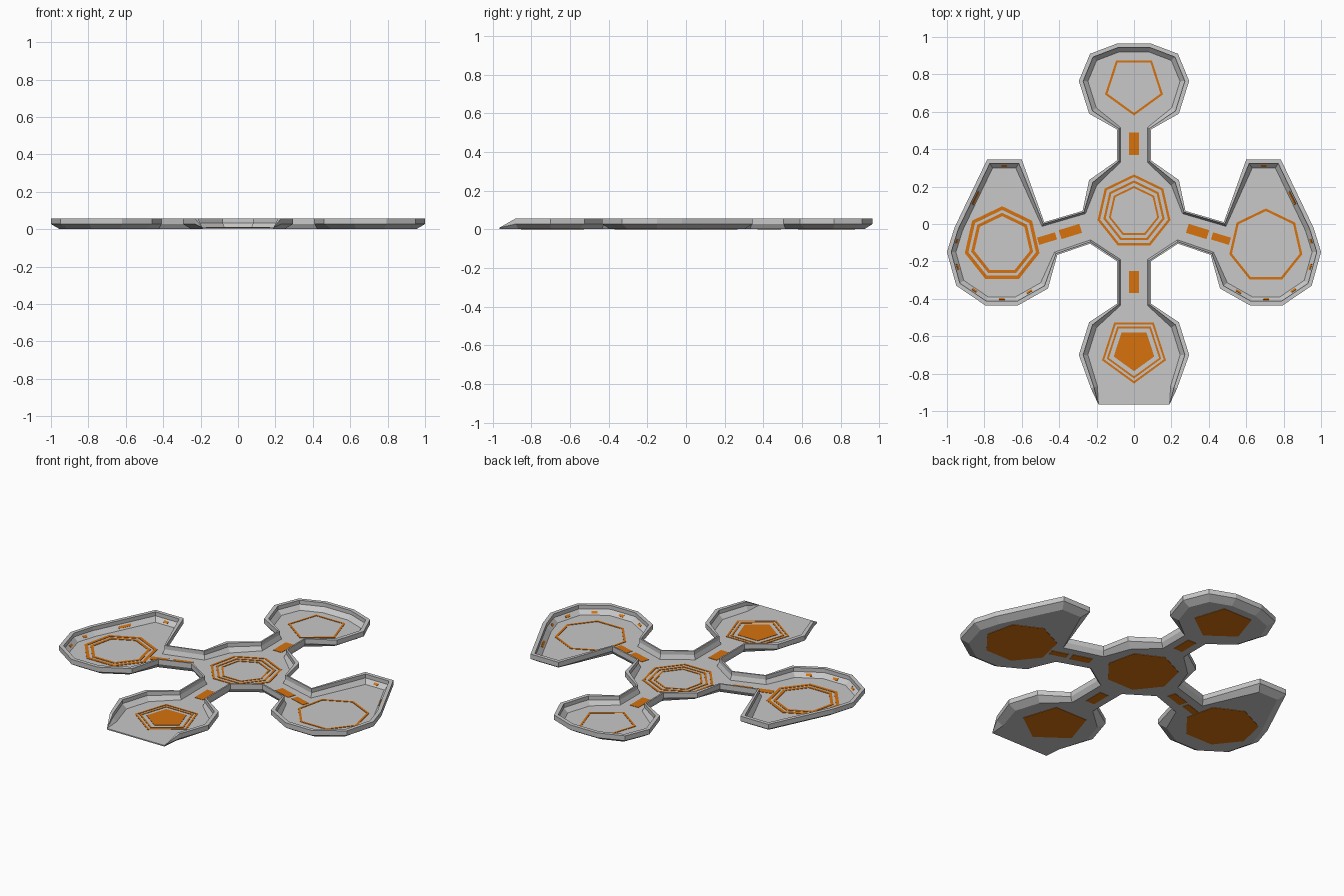
import bpy, bmesh, math
from mathutils import Vector, Matrix

cube = bpy.data.objects.get("Cube")
if cube:
    bpy.data.objects.remove(cube)


def material(name, rgb):
    m = bpy.data.materials.new(name)
    m.use_nodes = True
    m.diffuse_color = (*rgb, 1)
    m.node_tree.nodes["Principled BSDF"].inputs["Base Color"].default_value = (*rgb, 1)
    return m


GREY = material("light grey", (0.58, 0.58, 0.58))
ORANGE = material("orange", (0.68, 0.17, 0.004))


def finish(name, bm, mat):
    bmesh.ops.recalc_face_normals(bm, faces=bm.faces)
    mesh = bpy.data.meshes.new(name)
    bm.to_mesh(mesh)
    bm.free()
    mesh.materials.append(mat)
    ob = bpy.data.objects.new(name, mesh)
    bpy.context.collection.objects.link(ob)
    return ob


# Outline of the right half, back to front: x, y, wall thickness factor
N = 0.4
half = [
    (0.09, 0.965, 1), (0.235, 0.91, 1), (0.295, 0.765, 1), (0.24, 0.59, 1),
    (0.09, 0.505, N), (0.09, 0.34, N), (0.24, 0.235, 1), (0.275, 0.07, N),
    (0.48, 0.01, N), (0.60, 0.345, 1), (0.785, 0.345, 1), (0.96, -0.02, 1),
    (1.0, -0.15, 1), (0.95, -0.33, 1), (0.795, -0.435, 1), (0.62, -0.435, 1),
    (0.46, -0.345, 1), (0.41, -0.165, N), (0.235, -0.105, N), (0.09, -0.20, N),
    (0.09, -0.425, N), (0.24, -0.525, 1), (0.295, -0.70, 1), (0.23, -0.88, 0.8),
    (0.19, -0.965, 0),
]
outline = half + [(-x, y, f) for x, y, f in reversed(half)]
count = len(outline)

# Wall section: inset, height (underside, bevel, outer face, rim, inner face, floor)
FLOOR = 0.009
section = [(0.042, 0.002), (0, 0.028), (0, 0.057), (0.022, 0.057), (0.022, 0.034), (0.046, FLOOR)]


def inward(i):
    """Mitred inward direction at an outline corner."""
    p, q, r = (Vector(outline[(i + k) % count][:2]) for k in (-1, 0, 1))
    a, b = (q - p).normalized(), (r - q).normalized()
    na, nb = Vector((a.y, -a.x)), Vector((b.y, -b.x))
    return (na + nb) / (1 + na.dot(nb))


rings = []
for inset, z in section:
    ring = []
    for i, (x, y, f) in enumerate(outline):
        p = Vector((x, y)) + inward(i) * inset * f
        ring.append(Vector((p.x, p.y, z if f else min(z, FLOOR))))
    rings.append(ring)

# Tray with bevelled walls, open at the front lip
bm = bmesh.new()
loops = [[bm.verts.new(p) for p in ring] for ring in rings]
for lo, hi in zip(loops, loops[1:]):
    for i in range(count):
        j = (i + 1) % count
        bm.faces.new((lo[i], lo[j], hi[j], hi[i]))
bm.faces.new(loops[0])
bm.faces.new(loops[-1])
bmesh.ops.remove_doubles(bm, verts=bm.verts, dist=0.0001)
bmesh.ops.dissolve_degenerate(bm, edges=bm.edges, dist=0.0001)
caps = [f for f in bm.faces if len(f.verts) > 4]
bmesh.ops.triangulate(bm, faces=caps)
finish("station_tray", bm, GREY)


def polygon(sides, radius, centre, turn, z):
    return [Vector((centre[0] + radius * math.cos(turn + math.tau * k / sides),
                    centre[1] + radius * math.sin(turn + math.tau * k / sides), z))
            for k in range(sides)]


def plate(name, sides, radius, centre, turn, low, high, hole=0):
    """Flat polygon plate, or a ring when a hole radius is given."""
    bm = bmesh.new()
    path = [(radius, low), (radius, high)]
    if hole:
        path += [(hole, high), (hole, low)]
    ls = [[bm.verts.new(p) for p in polygon(sides, r, centre, turn, z)] for r, z in path]
    pairs = list(zip(ls, ls[1:])) + ([(ls[-1], ls[0])] if hole else [])
    for a, b in pairs:
        for i in range(sides):
            j = (i + 1) % sides
            bm.faces.new((a[i], a[j], b[j], b[i]))
    if not hole:
        bm.faces.new(ls[0])
        bm.faces.new(ls[1])
    return finish(name, bm, ORANGE)


# Floor markings: room, sides, centre, direction of the point, rings (outer, inner)
UP, DOWN = math.pi / 2, -math.pi / 2
rooms = [
    ("hub", 7, (0, 0.065), UP, [(0.2, 0.186), (0.168, 0.155), (0.138, 0.127)]),
    ("left_wing", 7, (0.705, -0.117), UP, [(0.2, 0.186)]),
    ("right_wing", 7, (-0.705, -0.11), UP, [(0.205, 0.185), (0.17, 0.152)]),
    ("back_room", 5, (0, 0.743), DOWN, [(0.163, 0.149)]),
    ("front_room", 5, (0, -0.673), DOWN, [(0.18, 0.167), (0.153, 0.141), (0.114, 0)]),
]
for room, sides, centre, turn, bands in rooms:
    for k, (outer, inner) in enumerate(bands):
        plate(f"{room}_floor_mark_{k + 1}", sides, outer, centre, turn, FLOOR - 0.003, FLOOR + 0.002, inner)
    plate(f"{room}_underside_panel", sides, bands[0][0], centre, turn, 0, 0.004)


def strip(name, centre, size, angle):
    """Rectangular passage marking, shown on the floor and on the underside."""
    for side, z in (("floor", FLOOR - 0.0005), ("underside", 0.0025)):
        bm = bmesh.new()
        place = (Matrix.Translation((*centre, z)) @ Matrix.Rotation(angle, 4, "Z")
                 @ Matrix.Diagonal((*size, 0.005, 1)))
        bmesh.ops.create_cube(bm, size=1, matrix=place)
        finish(f"{name}_{side}", bm, ORANGE)


strip("back_passage_strip", (0, 0.43), (0.056, 0.12), 0)
strip("front_passage_strip", (0, -0.31), (0.056, 0.12), 0)
for label, s in (("left", 1), ("right", -1)):
    tilt = -s * math.radians(17)
    strip(f"{label}_inner_passage_strip", (s * 0.34, -0.04), (0.115, 0.05), tilt)
    strip(f"{label}_outer_passage_strip", (s * 0.465, -0.078), (0.1, 0.04), tilt)

# Small lights on the sloping inner walls of the wings
bm = bmesh.new()
first, last = 9, 16
for i in range(first, last):
    for a, b in ((i, i + 1), (count - 1 - i, count - 2 - i)):
        corners = []
        for t, s in ((0.4, 0.3), (0.6, 0.3), (0.6, 0.7), (0.4, 0.7)):
            top = rings[4][a].lerp(rings[4][b], t)
            base = rings[5][a].lerp(rings[5][b], t)
            corners.append(top.lerp(base, s))
        n = (corners[1] - corners[0]).cross(corners[2] - corners[0]).normalized()
        n = n if n.z > 0 else -n
        back = [bm.verts.new(c) for c in corners]
        front = [bm.verts.new(c + n * 0.002) for c in corners]
        bm.faces.new(back)
        bm.faces.new(front)
        for k in range(4):
            m = (k + 1) % 4
            bm.faces.new((back[k], back[m], front[m], front[k]))
finish("wing_wall_lights", bm, ORANGE)
